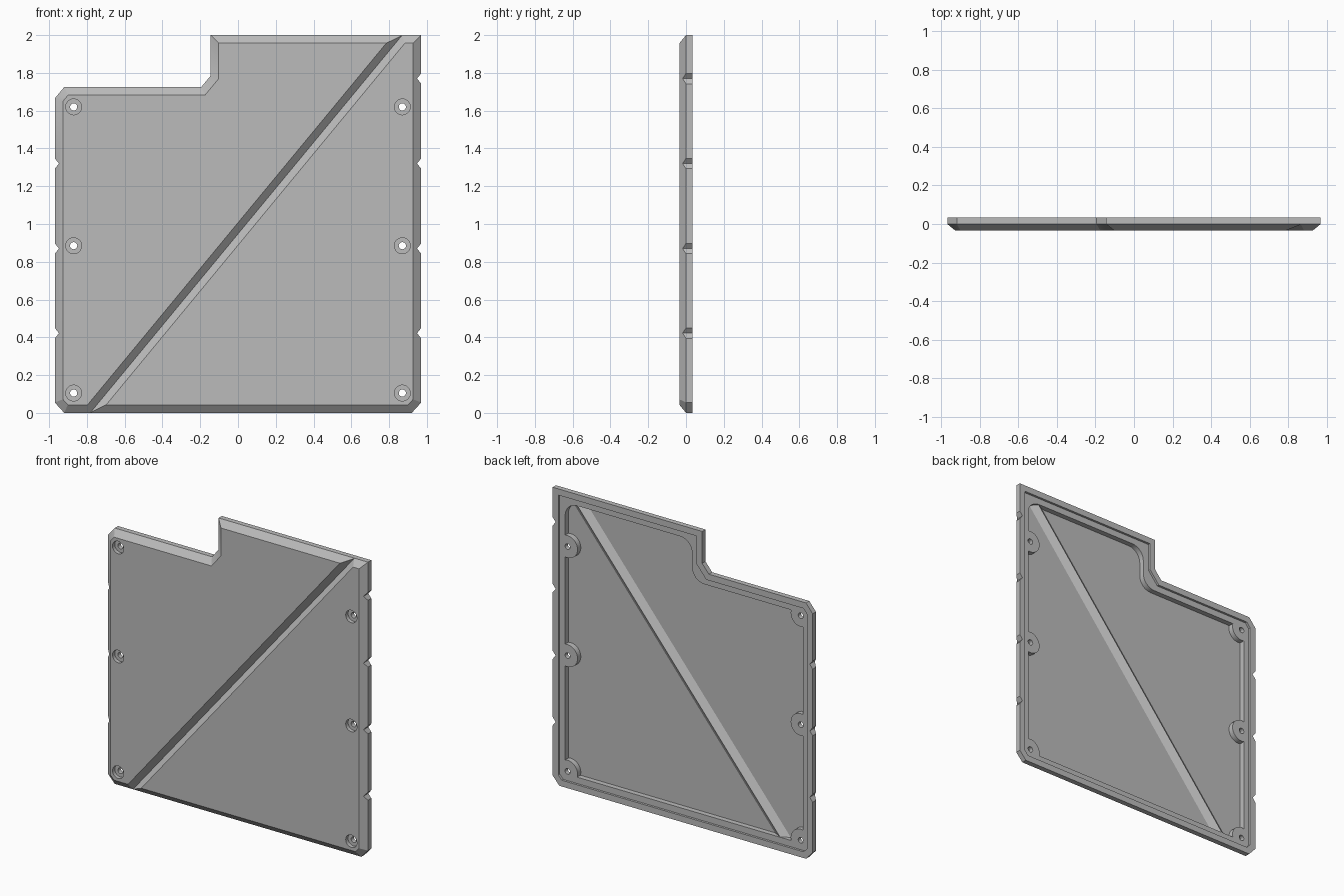
import bpy, bmesh, math
from mathutils import Vector

if "Cube" in bpy.data.objects:
    bpy.data.objects.remove(bpy.data.objects["Cube"], do_unlink=True)

FRONT, MID, BACK = -0.035, 0.0, 0.035
LEDGE, FLOOR = 0.02, -0.015

grey = bpy.data.materials.new("plain grey")
grey.use_nodes = True
grey.diffuse_color = (0.5, 0.5, 0.5, 1)
grey.node_tree.nodes["Principled BSDF"].inputs["Base Color"].default_value = (0.5, 0.5, 0.5, 1)


def loft(name, rings):
    """Closed solid through rings of equal point count."""
    bm = bmesh.new()
    vs = [[bm.verts.new(p) for p in ring] for ring in rings]
    n = len(vs[0])
    for a, b in zip(vs, vs[1:]):
        for i in range(n):
            j = (i + 1) % n
            bm.faces.new((a[i], a[j], b[j], b[i]))
    bm.faces.new(vs[0])
    bm.faces.new(vs[-1][::-1])
    bmesh.ops.recalc_face_normals(bm, faces=bm.faces)
    mesh = bpy.data.meshes.new(name)
    bm.to_mesh(mesh)
    bm.free()
    mesh.materials.append(grey)
    obj = bpy.data.objects.new(name, mesh)
    bpy.context.collection.objects.link(obj)
    return obj


def at(pts, y):
    return [(x, y, z) for x, z in pts]


def prism(name, pts, y0, y1):
    return loft(name, [at(pts, y0), at(pts, y1)])


def circle(x, z, r, n=32):
    return [(x + r * math.cos(2 * math.pi * i / n), z + r * math.sin(2 * math.pi * i / n)) for i in range(n)]


def inset(pts, d):
    """Mitred inward offset of a counter-clockwise outline."""
    out = []
    for i, p in enumerate(pts):
        p = Vector(p)
        a = (p - Vector(pts[i - 1])).normalized()
        b = (Vector(pts[(i + 1) % len(pts)]) - p).normalized()
        na, nb = Vector((-a.y, a.x)), Vector((-b.y, b.x))
        out.append(tuple(p + (na + nb) * d / (1 + na.dot(nb))))
    return out


def rounded(pts, r, n=8):
    """Outline of right-angle corners replaced by arcs."""
    out = []
    for i, p in enumerate(pts):
        p = Vector(p)
        a = (Vector(pts[i - 1]) - p).normalized()
        b = (Vector(pts[(i + 1) % len(pts)]) - p).normalized()
        for k in range(n + 1):
            t = k / n * math.pi / 2
            out.append(tuple(p + a * r * (1 - math.sin(t)) + b * r * (1 - math.cos(t))))
    return out


def cut(target, cutter):
    mod = target.modifiers.new("cut", 'BOOLEAN')
    mod.operation, mod.solver, mod.object = 'DIFFERENCE', 'EXACT', cutter
    bpy.context.view_layer.objects.active = target
    bpy.ops.object.modifier_apply(modifier=mod.name)
    bpy.data.objects.remove(cutter, do_unlink=True)


def diagonal(name, half, y_base, y_tip):
    """Triangular bar running along the plate's diagonal."""
    a, b = Vector((-0.78, 0.003)), Vector((0.867, 1.997))
    d = (b - a).normalized()
    side = Vector((d.y, -d.x)) * half
    rings = []
    for c in (a - d * 0.2, b + d * 0.2):
        l, r = c - side, c + side
        rings.append([(l.x, y_base, l.y), (r.x, y_base, r.y), (c.x, y_tip, c.y)])
    return loft(name, rings)


# Plate with chamfered front border
outline = [(-0.92, 0), (0.92, 0), (0.97, 0.055), (0.97, 2), (-0.145, 2), (-0.145, 1.785),
           (-0.195, 1.725), (-0.92, 1.725), (-0.97, 1.665), (-0.97, 0.055)]
plate = loft("cover_plate", [at(inset(outline, 0.043), FRONT), at(outline, MID), at(outline, BACK)])

holes = [(0.87 * s, z) for s in (-1, 1) for z in (0.105, 0.885, 1.62)]

# Back: shallow ledge, then a pocket leaving screw bosses and a diagonal rib
cut(plate, prism("ledge_cutter", inset(outline, 0.042), LEDGE, 0.1))
pocket_shape = [(-0.888, 0.085), (0.888, 0.085), (0.888, 1.915),
                (-0.06, 1.915), (-0.06, 1.64), (-0.888, 1.64)]
pocket = prism("pocket_cutter", rounded(pocket_shape, 0.09), FLOOR, 0.06)
for x, z in holes:
    cut(pocket, prism("boss", circle(x, z, 0.075), -0.1, 0.1))
cut(pocket, diagonal("rib", 0.06, FLOOR - 0.01, 0.016))
cut(plate, pocket)

# Front diagonal groove
cut(plate, diagonal("groove_cutter", 0.061, FRONT - 0.02, -0.002))

# Counterbored screw holes
for x, z in holes:
    cut(plate, prism("bore_cutter", circle(x, z, 0.042), -0.1, -0.01))
    cut(plate, prism("hole_cutter", circle(x, z, 0.019, 20), -0.1, 0.1))

# Edge notches
for s, heights in ((1, (0.422, 0.87, 1.32, 1.77)), (-1, (0.422, 0.87, 1.32))):
    for z in heights:
        tri = [(s * 0.948, z), (s * 0.992, z - 0.055), (s * 0.992, z + 0.055)]
        cut(plate, prism("notch_cutter", tri, -0.1, 0.1))

bpy.ops.object.select_all(action='DESELECT')
plate.select_set(True)
bpy.context.view_layer.objects.active = plate
bpy.ops.object.shade_smooth_by_angle(angle=math.radians(25))
